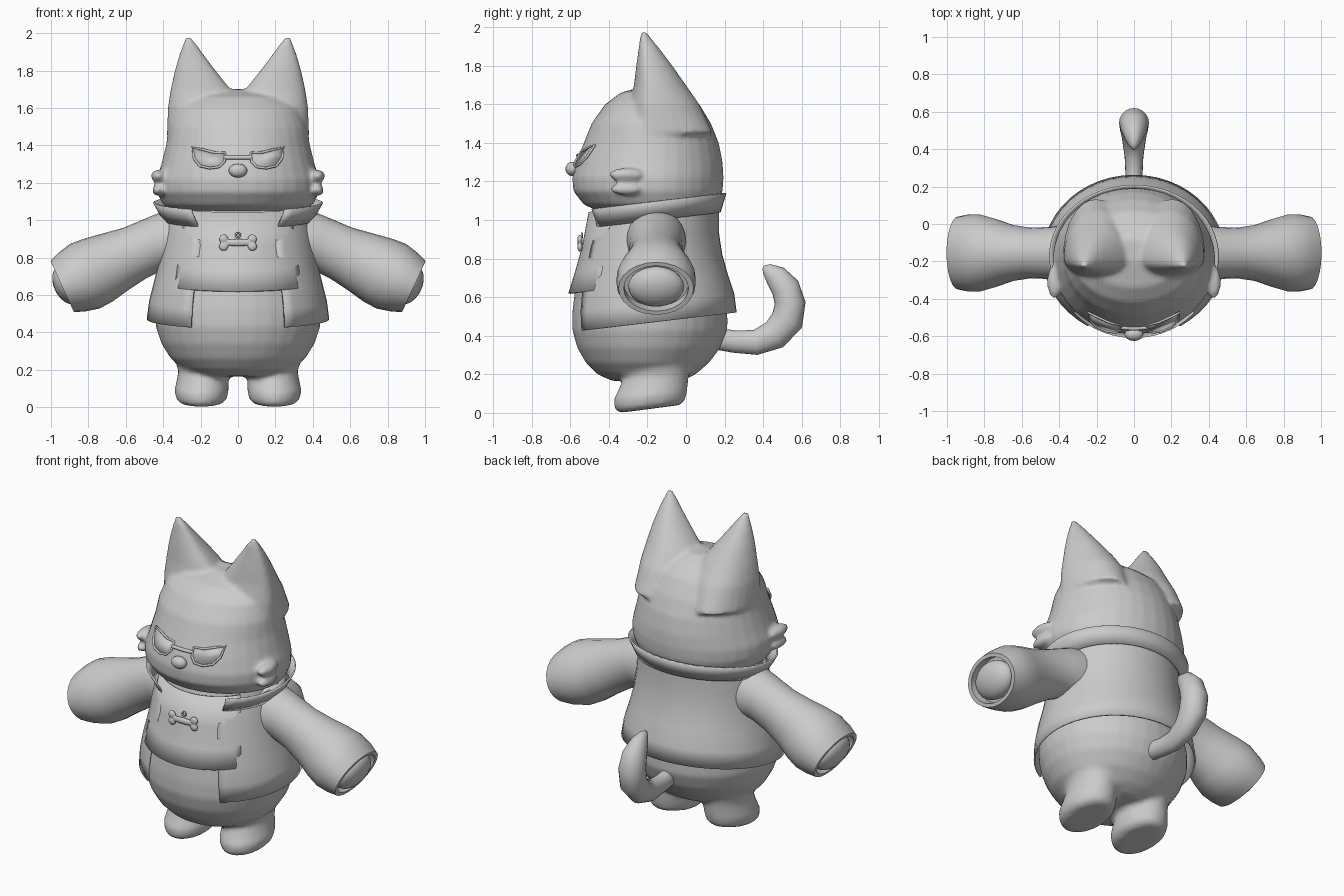
import bpy, bmesh
from math import sin, cos, pi, asin
from mathutils import Vector

if "Cube" in bpy.data.objects:
    bpy.data.objects.remove(bpy.data.objects["Cube"])

grey = bpy.data.materials.new("plain grey")
grey.use_nodes = True
COLOUR = (0.6, 0.6, 0.6, 1)
grey.diffuse_color = COLOUR
grey.node_tree.nodes["Principled BSDF"].inputs["Base Color"].default_value = COLOUR


def finish(name, bm, angle=0.7):
    bmesh.ops.recalc_face_normals(bm, faces=bm.faces)
    mesh = bpy.data.meshes.new(name)
    bm.to_mesh(mesh)
    bm.free()
    ob = bpy.data.objects.new(name, mesh)
    bpy.context.collection.objects.link(ob)
    mesh.materials.append(grey)
    for o in bpy.context.selected_objects:
        o.select_set(False)
    ob.select_set(True)
    bpy.context.view_layer.objects.active = ob
    bpy.ops.object.shade_smooth_by_angle(angle=angle)
    return ob


def loft(bm, rings, closed=True, caps=True):
    rows = [[bm.verts.new(p) for p in r] for r in rings]
    n = len(rows[0])
    for a, b in zip(rows, rows[1:]):
        for i in range(n if closed else n - 1):
            j = (i + 1) % n
            bm.faces.new((a[i], a[j], b[j], b[i]))
    if caps:
        bm.faces.new(rows[0])
        bm.faces.new(rows[-1])


def oval(z, x0, x1, front, back, mid=0.5, tilt=0.0, n=32):
    """Horizontal ring whose widest line sits at fraction mid of its depth."""
    cx, rx, ym = (x0 + x1) / 2, (x1 - x0) / 2, front + (back - front) * mid
    pts = []
    for i in range(n):
        t = 2 * pi * i / n
        y = ym + sin(t) * ((back - ym) if sin(t) > 0 else (ym - front))
        pts.append((cx + rx * cos(t), y, z + tilt * (y - front)))
    return pts


def tube(path, n=20):
    """Rings along a path of (centre, side axis, side radius, other radius)."""
    rings = []
    pts = [Vector(p[0]) for p in path]
    for i, (c, axis, ra, rb) in enumerate(path):
        d = pts[min(i + 1, len(pts) - 1)] - pts[max(i - 1, 0)]
        a = Vector(axis)
        b = d.cross(a).normalized()
        rings.append([pts[i] + a * ra * cos(2 * pi * k / n) + b * rb * sin(2 * pi * k / n)
                      for k in range(n)])
    return rings


def ball(bm, centre, radii, seg=20):
    new = bmesh.ops.create_uvsphere(bm, u_segments=seg, v_segments=seg // 2, radius=1)["verts"]
    for v in new:
        v.co = Vector(c + r * k for c, r, k in zip(centre, radii, v.co))


def blend(ob, size=0.018, rounds=5):
    m = ob.modifiers.new("merge", "REMESH")
    m.mode, m.voxel_size, m.use_smooth_shade = "VOXEL", size, True
    s = ob.modifiers.new("soften", "SMOOTH")
    s.iterations, s.factor = rounds, 0.5


def mirrored(s, pts):
    return [(s * p[0], p[1], p[2]) for p in pts]


# Head with ears and cheek tufts
HEAD = [(1.03, .28, -.42, .08), (1.08, .40, -.53, .17), (1.15, .435, -.585, .19),
        (1.22, .435, -.59, .195), (1.3, .41, -.57, .19), (1.4, .385, -.53, .17),
        (1.5, .37, -.49, .13), (1.6, .33, -.42, .07), (1.66, .25, -.34, 0), (1.7, .1, -.2, -.08)]
EAR = [(1.45, .03, .38, -.30, .14), (1.6, .01, .375, -.29, .07), (1.7, .04, .36, -.27, 0),
       (1.8, .12, .338, -.258, -.07), (1.88, .18, .315, -.247, -.13),
       (1.93, .215, .297, -.24, -.17), (1.975, .25, .28, -.235, -.205)]
bm = bmesh.new()
loft(bm, [oval(z, -r, r, f, b) for z, r, f, b in HEAD])
for s in (1, -1):
    loft(bm, [mirrored(s, oval(*row, mid=.3)) for row in EAR])
    ball(bm, (s * .425, -.31, 1.235), (.04, .09, .035))
    ball(bm, (s * .425, -.31, 1.16), (.035, .085, .03))
blend(finish("head", bm), .014, 4)

# Body with legs and feet
BODY = [(.165, .2, -.38, -.02), (.2, .29, -.46, .05), (.26, .36, -.52, .12), (.34, .41, -.565, .18),
        (.43, .44, -.59, .215), (.52, .445, -.59, .215), (.65, .42, -.575, .19),
        (.8, .385, -.54, .155), (.95, .36, -.49, .14), (1.1, .33, -.45, .1)]
LEG = [(0, .09, .30, -.345, -.03), (.02, .06, .33, -.37, -.005), (.07, .05, .34, -.375, .005),
       (.12, .05, .33, -.35, .01), (.18, .06, .32, -.325, .015), (.3, .05, .34, -.36, .04)]
bm = bmesh.new()
loft(bm, [oval(z, -r, r, f, b) for z, r, f, b in BODY])
for s in (1, -1):
    loft(bm, [mirrored(s, oval(*row, tilt=.13 * (1 - row[0] / .3))) for row in LEG])
blend(finish("body", bm), .016, 4)

# Curled tail
TAIL = [(.12, .39, .05, .055), (.25, .37, .045, .058), (.36, .365, .05, .065), (.46, .405, .065, .078),
        (.525, .48, .078, .085), (.54, .57, .08, .08), (.515, .65, .072, .075),
        (.465, .71, .05, .06), (.42, .745, .025, .032), (.4, .755, .008, .01)]
bm = bmesh.new()
loft(bm, tube([((0, y, z), (1, 0, 0), a, b) for y, z, a, b in TAIL]))
finish("tail", bm, 1.2)


def wrap(z0, r, front, back, start, end, n=40):
    """Open arc around the torso, tilted up to the back; angle 0 is the front."""
    ym, ry, pts = (front + back) / 2, (back - front) / 2, []
    for i in range(n + 1):
        t = start + (end - start) * i / n
        y = ym - ry * cos(t)
        pts.append((r * sin(t), y, z0 + .118 * (y + .17)))
    return pts


def shell(name, rows, thick=.01):
    bm = bmesh.new()
    loft(bm, rows, closed=False, caps=False)
    ob = finish(name, bm)
    m = ob.modifiers.new("cloth", "SOLIDIFY")
    m.thickness, m.offset = thick, 0
    return ob


# Open jacket: depth rows of (height, half width, front, back, half opening)
JACKET = [(.47, .483, -.6, .258, .25), (.57, .47, -.605, .245, .245), (.67, .445, -.595, .213, .235),
          (.78, .418, -.565, .183, .215), (.9, .40, -.535, .165, .2), (1.0, .385, -.505, .165, .205),
          (1.05, .375, -.49, .165, .22)]
COLLAR = [(1.0, .395, -.51, .175, .21), (1.05, .425, -.53, .19, .235), (1.095, .45, -.55, .205, .25)]
for name, rows in (("jacket", JACKET), ("collar", COLLAR)):
    arcs = []
    for z, r, f, b, w in rows:
        t = asin(w / r)
        arcs.append(wrap(z, r, f, b, t, 2 * pi - t))
    shell(name, arcs)

# Shirt front under the jacket
SHIRT = [(.67, .43, -.605, .2), (.78, .41, -.57, .17), (.9, .385, -.535, .15), (1.08, .36, -.5, .14)]
shell("shirt", [wrap(z, r, f, b, -.9, .9, 20) for z, r, f, b in SHIRT])

# Sleeves with a hollow cuff, and paws inside
SLEEVE = [(.28, .90, .15, .17), (.36, .89, .155, .165), (.44, .875, .14, .145), (.55, .825, .135, .148),
          (.65, .78, .15, .165), (.75, .732, .185, .185), (.82, .70, .205, .19), (.89, .668, .205, .172),
          (.94, .645, .195, .15)]
for s, side in ((1, "left"), (-1, "right")):
    rows = tube([((s * x, -.155, z), (0, 1, 0), a, b) for x, z, a, b in SLEEVE], 24)
    axis = Vector((s * .9, 0, -.42))
    mouth = sum(rows[-1], Vector()) / len(rows[-1])
    rim = [mouth + (p - mouth) * .86 for p in rows[-1]]
    rows += [rim, [p - axis * .06 for p in rim]]
    bm = bmesh.new()
    loft(bm, rows)
    finish(side + "_sleeve", bm)
    bm = bmesh.new()
    ball(bm, (0, 0, 0), (.07, .145, .11), 24)
    ob = finish(side + "_paw", bm)
    ob.location = (s * .915, -.155, .655)
    ob.rotation_euler = (0, s * .43, 0)

# Nose
bm = bmesh.new()
ball(bm, (0, -.59, 1.265), (.05, .035, .037))
finish("nose", bm)

# Spectacles: bevelled rims, thin lenses, bridge
LENS = [(.068, 1.36), (.072, 1.315), (.10, 1.285), (.15, 1.278), (.205, 1.29), (.235, 1.33),
        (.243, 1.388), (.19, 1.378), (.13, 1.362)]


def face_point(x, z):
    return Vector((x, -.592 + .6 * (z - 1.28) + .9 * x * x, z))


def wire(name, pts, cyclic, depth=.007):
    cu = bpy.data.curves.new(name, "CURVE")
    cu.dimensions, cu.bevel_depth, cu.bevel_resolution = "3D", depth, 2
    cu.use_fill_caps = True
    sp = cu.splines.new("POLY")
    sp.points.add(len(pts) - 1)
    for p, q in zip(sp.points, pts):
        p.co = (*q, 1)
    sp.use_cyclic_u = cyclic
    cu.materials.append(grey)
    bpy.context.collection.objects.link(bpy.data.objects.new(name, cu))


for s, side in ((1, "left"), (-1, "right")):
    pts = [face_point(s * x, z) for x, z in LENS]
    wire(side + "_rim", pts, True)
    bm = bmesh.new()
    bm.faces.new([bm.verts.new(p) for p in pts])
    lens = finish(side + "_lens", bm)
    lens.modifiers.new("glass", "SOLIDIFY").thickness = .004
wire("bridge", [face_point(x / 100, 1.335) for x in (-7, 0, 7)], False, .011)

# Bone pendant with its ring
bm = bmesh.new()
ball(bm, (0, -.55, .88), (.085, .014, .02))
for s in (1, -1):
    for u in (1, -1):
        ball(bm, (s * .077, -.55, .88 + u * .02), (.025, .014, .025), 16)
blend(finish("bone_pendant", bm), .005, 2)
wire("pendant_ring", [(.012 * cos(k * pi / 6), -.54, .92 + .012 * sin(k * pi / 6))
                      for k in range(12)], True, .005)
